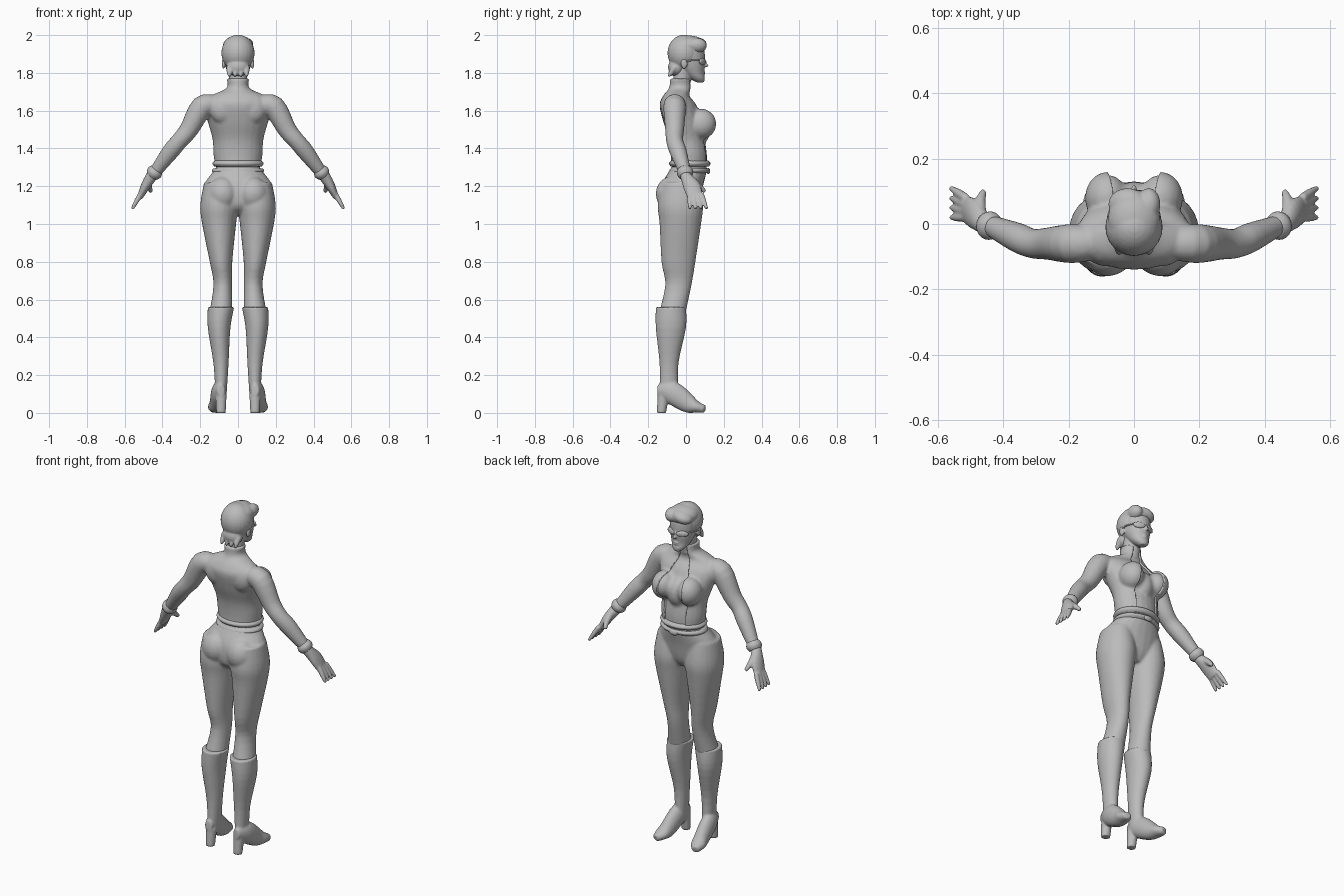
import bpy, bmesh, math
from mathutils import Vector, Matrix

if "Cube" in bpy.data.objects:
    bpy.data.objects.remove(bpy.data.objects["Cube"])

grey = bpy.data.materials.new("plain grey")
grey.use_nodes = True
grey.diffuse_color = (.5, .5, .5, 1)
grey.node_tree.nodes["Principled BSDF"].inputs["Base Color"].default_value = grey.diffuse_color

RIGHT, FORWARD, UP = Matrix.Identity(3)
MIDDLE, PAIR = (1,), (1, -1)


def smooth_rows(rows, steps=4):
    """Catmull-Rom interpolation through rows of any length."""
    rows = [Vector(row) for row in rows]
    padded = [rows[0], *rows, rows[-1]]
    result = []
    for before, start, end, after in zip(padded, padded[1:], padded[2:], padded[3:]):
        leave, arrive = (end - before) / 2, (after - start) / 2
        for step in range(steps):
            t = step / steps
            blend = t * t * (3 - 2 * t)
            result.append(start.lerp(end, blend) + leave * t * (1 - t) ** 2 - arrive * t * t * (1 - t))
    return result + [rows[-1]]


def loft(bm, rows, sides=PAIR, reference=FORWARD, upright=False, segments=24):
    """Closed skin over rows of x, y, z, width and, where it differs, depth."""
    rows = smooth_rows([row if len(row) == 5 else (*row, row[-1]) for row in rows])
    for side in sides:
        rings = []
        for index, row in enumerate(rows):
            before, after = rows[max(index - 1, 0)], rows[min(index + 1, len(rows) - 1)]
            along = UP if upright else Vector((after - before)[:3]).normalized()
            across = along.cross(reference).normalized()
            deep = along.cross(across)
            ring = []
            for corner in range(segments):
                angle = math.tau * corner / segments
                point = (Vector(row[:3]) + across * row[3] * math.cos(angle)
                         + deep * row[4] * math.sin(angle))
                point.x *= side
                ring.append(bm.verts.new(point))
            rings.append(ring)
        for lower, upper in zip(rings, rings[1:]):
            for corner in range(segments):
                bm.faces.new((lower[corner - 1], lower[corner], upper[corner], upper[corner - 1]))
        bm.faces.new(rings[0])
        bm.faces.new(rings[-1])


def trunk(bm, rows):
    """Upright central loft over rows of y, z, width and depth."""
    loft(bm, [(0, *row) for row in rows], MIDDLE, upright=True)


def band(bm, start, end, width, depth, bulge, sides=MIDDLE, upright=True):
    """Rounded band between two centres."""
    start, end = Vector(start), Vector(end)
    rows = []
    for step in range(5):
        swell = bulge * math.sin(math.pi * step / 4)
        rows.append((*start.lerp(end, step / 4), width + swell, depth + swell))
    loft(bm, rows, sides, upright=upright)


def ball(bm, centre, size, sides=PAIR, tilt=0, axis="Y"):
    for side in sides:
        place = (Matrix.Translation((centre[0] * side, *centre[1:]))
                 @ Matrix.Rotation(tilt * side, 4, axis) @ Matrix.Diagonal((*size, 1)))
        bmesh.ops.create_uvsphere(bm, u_segments=24, v_segments=16, radius=1, matrix=place)


def finish(name, bm, voxel=0):
    bmesh.ops.recalc_face_normals(bm, faces=bm.faces)
    mesh = bpy.data.meshes.new(name)
    bm.to_mesh(mesh)
    bm.free()
    mesh.materials.append(grey)
    mesh.shade_smooth()
    part = bpy.data.objects.new(name, mesh)
    bpy.context.collection.objects.link(part)
    if voxel:
        fuse = part.modifiers.new("fuse", "REMESH")
        fuse.mode, fuse.voxel_size, fuse.use_smooth_shade = "VOXEL", voxel, True
        soften = part.modifiers.new("soften", "SMOOTH")
        soften.factor, soften.iterations = .5, 4
    return part


# Trousers: pelvis, thighs and seat fused together
bm = bmesh.new()
trunk(bm, [(.02, 1.31, .11, .09), (.01, 1.28, .13, .1), (-.02, 1.2, .18, .11),
           (-.03, 1.1, .15, .1), (-.02, 1.05, .06)])
loft(bm, [(.1, -.03, 1.22, .08, .1), (.1, -.03, 1.1, .1, .12), (.1, -.03, 1, .09, .11),
          (.09, -.04, .8, .06, .09), (.08, -.04, .68, .05, .07), (.09, -.07, .54, .06, .07)], upright=True)
ball(bm, (.08, -.08, 1.16), (.08, .08, .09))
finish("trousers", bm, .008)

# Boots: shaft, foot and block heel
bm = bmesh.new()
loft(bm, [(.09, -.08, .56, .07, .08), (.1, -.08, .45, .06, .08), (.09, -.09, .26, .04, .05),
          (.09, -.09, .1, .03, .05)], upright=True)
loft(bm, [(.09, -.15, .12, .02, .03), (.1, -.08, .11, .04, .06), (.11, .01, .05, .04, .05),
          (.12, .06, .03, .04, .03), (.13, .1, .02, .02)], reference=UP)
loft(bm, [(.09, -.13, 0, .025), (.09, -.12, .1, .03)], upright=True)
finish("boots", bm, .006)


# Torso, bust, shoulder blades and arms, shared by the jacket and the top beneath it
def upper_body():
    bm = bmesh.new()
    trunk(bm, [(.02, 1.3, .12, .1), (.02, 1.37, .13, .1), (.01, 1.45, .135, .1), (-.01, 1.54, .16, .11),
               (-.04, 1.63, .18, .1), (-.05, 1.68, .14, .07), (-.03, 1.72, .06), (-.03, 1.77, .06, .055)])
    ball(bm, (.08, .08, 1.53), (.07, .08, .08))
    ball(bm, (0, .05, 1.5), (.08, .09, .1), MIDDLE)
    ball(bm, (.08, -.08, 1.61), (.07, .05, .08))
    loft(bm, [(.12, -.06, 1.63, .05), (.19, -.06, 1.62, .06), (.26, -.06, 1.5, .05),
              (.31, -.06, 1.44, .045), (.36, -.04, 1.38, .045), (.45, 0, 1.26, .03)])
    return bm


top = finish("fitted_top", upper_body(), .008)
inset = top.modifiers.new("inset", "DISPLACE")
inset.strength, inset.mid_level = -.01, 0
jacket = finish("jacket", upper_body(), .008)

# Open front of the jacket
bm = bmesh.new()
edge = smooth_rows([(.02, 1.8), (.03, 1.7), (.08, 1.55), (.07, 1.4), (.07, 1.2)])
outline = [(x, 0, z) for x, z in edge] + [(-x, 0, z) for x, z in reversed(edge)]
front = bm.faces.new([bm.verts.new(point) for point in outline])
moved = bmesh.ops.extrude_face_region(bm, geom=[front])["geom"]
bmesh.ops.translate(bm, verts=[v for v in moved if isinstance(v, bmesh.types.BMVert)], vec=FORWARD)
cutter = finish("jacket_opening_cutter", bm)
cutter.hide_render = True
cutter.hide_set(True)
opening = jacket.modifiers.new("opening", "BOOLEAN")
opening.operation, opening.object, opening.solver = "DIFFERENCE", cutter, "EXACT"

# Gloves: palm, four fanned fingers and a thumb
bm = bmesh.new()
loft(bm, [(.44, -.01, 1.28, .03), (.46, 0, 1.25, .03), (.49, .03, 1.2, .025, .045),
          (.52, .05, 1.14, .015, .04)])
for finger in range(4):
    root = Vector((.515, .02 + .02 * finger, 1.16))
    tip = Vector((.56, .02 + .03 * finger, 1.08))
    loft(bm, [(*root, .014), (*root.lerp(tip, .5), .013), (*tip, .008)], segments=12)
loft(bm, [(.47, .02, 1.24, .02), (.47, .07, 1.2, .016), (.46, .1, 1.17, .01)], reference=RIGHT, segments=12)
finish("gloves", bm, .005)
bm = bmesh.new()
band(bm, (.43, -.01, 1.29), (.455, 0, 1.255), .034, .036, .008, PAIR, False)
finish("glove_cuffs", bm)

# Head: neck, face, nose, lips and ears
bm = bmesh.new()
trunk(bm, [(-.03, 1.7, .045), (-.01, 1.84, .05)])
trunk(bm, [(.075, 1.75, .02), (.06, 1.77, .04), (.04, 1.8, .055), (.02, 1.85, .07, .08),
           (.01, 1.93, .075, .085), (0, 1.98, .045, .055)])
ball(bm, (0, .1, 1.84), (.01, .02, .01), MIDDLE)
ball(bm, (0, .095, 1.85), (.008, .015, .025), MIDDLE)
for height in (1.795, 1.805):
    ball(bm, (0, .088, height), (.02, .014, .006), MIDDLE)
ball(bm, (.076, -.01, 1.85), (.01, .018, .028))
finish("head", bm, .004)

# Hair: cropped cap, side-swept fringe and nape tufts
bm = bmesh.new()
ball(bm, (0, -.01, 1.905), (.088, .088, .097), MIDDLE)
ball(bm, (0, .015, 1.945), (.08, .09, .053), MIDDLE)
ball(bm, (-.02, .06, 1.95), (.06, .05, .035), MIDDLE, -.25)
ball(bm, (.045, .06, 1.945), (.035, .05, .04), MIDDLE, .4)
ball(bm, (0, -.05, 1.83), (.06, .045, .05), MIDDLE)
for x in (.015, .045):
    loft(bm, [(x, -.06, 1.83, .018), (x, -.08, 1.8, .014), (x, -.09, 1.78, .006)], segments=12)
finish("hair", bm, .005)

# Wrap-round glasses
bm = bmesh.new()
ball(bm, (.036, .087, 1.86), (.034, .011, .018), tilt=-.45, axis="Z")
loft(bm, [(.06, .07, 1.866, .004), (.077, .03, 1.866, .004), (.08, -.01, 1.86, .004)],
     reference=UP, segments=8)
finish("glasses", bm)

# Belt with its buckle, and the jacket hem band
bm = bmesh.new()
band(bm, (0, .015, 1.27), (0, .02, 1.295), .13, .098, .008)
finish("belt", bm)
bm = bmesh.new()
ball(bm, (0, .118, 1.28), (.028, .01, .016), MIDDLE)
finish("belt_buckle", bm)
bm = bmesh.new()
band(bm, (0, .02, 1.305), (0, .02, 1.335), .125, .1, .01)
finish("jacket_hem", bm)
